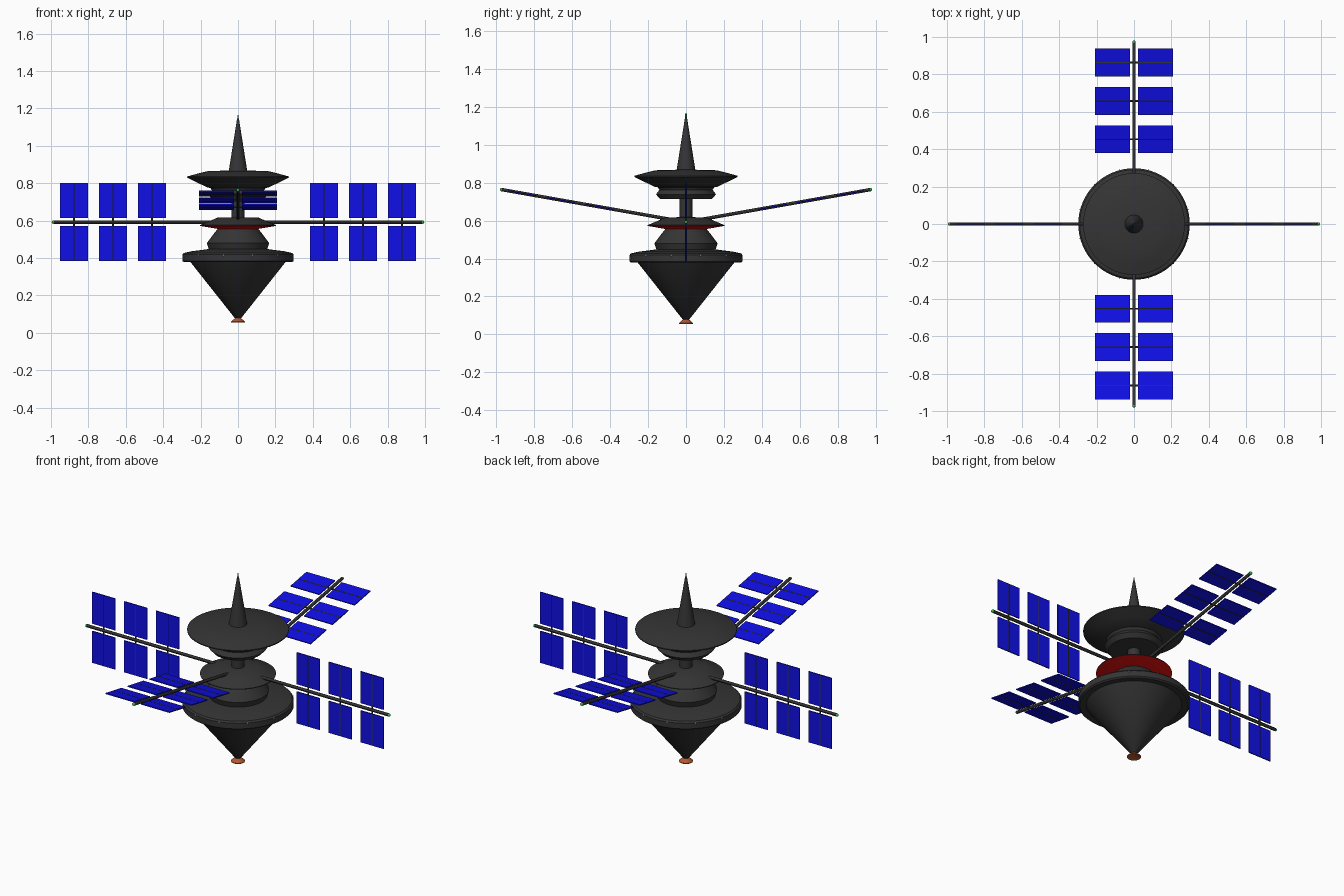
import bpy, bmesh, math
from mathutils import Matrix, Vector

if "Cube" in bpy.data.objects:
    bpy.data.objects.remove(bpy.data.objects["Cube"])


def material(name, r, g, b):
    m = bpy.data.materials.new(name)
    m.diffuse_color = (r, g, b, 1)
    m.use_nodes = True
    m.node_tree.nodes["Principled BSDF"].inputs["Base Color"].default_value = m.diffuse_color
    return m


HULL = material("dark_hull", 0.035, 0.035, 0.035)
BLUE = material("panel_blue", 0.005, 0.005, 0.8)
RED = material("red_underside", 0.85, 0.005, 0.005)
COPPER = material("copper", 0.45, 0.1, 0.03)
GREEN = material("green_light", 0.02, 0.5, 0.05)
SILVER = material("stud_grey", 0.35, 0.35, 0.35)


def finish(name, bm, mat, smooth=True):
    bmesh.ops.recalc_face_normals(bm, faces=bm.faces)
    me = bpy.data.meshes.new(name)
    bm.to_mesh(me)
    bm.free()
    me.materials.append(mat)
    ob = bpy.data.objects.new(name, me)
    bpy.context.collection.objects.link(ob)
    if smooth:
        bpy.ops.object.select_all(action='DESELECT')
        ob.select_set(True)
        bpy.context.view_layer.objects.active = ob
        bpy.ops.object.shade_smooth_by_angle(angle=math.radians(30))
    return ob


def lathe(name, profile, mat, steps=64):
    """Revolve (radius, height) points around the z axis."""
    bm = bmesh.new()
    verts = [bm.verts.new((r, 0, z)) for r, z in profile]
    edges = [bm.edges.new(p) for p in zip(verts, verts[1:])]
    bmesh.ops.spin(bm, geom=verts + edges, axis=(0, 0, 1), cent=(0, 0, 0),
                   angle=math.tau, steps=steps)
    bmesh.ops.remove_doubles(bm, verts=bm.verts, dist=1e-5)
    return finish(name, bm, mat)


def rod(bm, a, b, radius):
    a, b = Vector(a), Vector(b)
    rot = (b - a).to_track_quat('Z', 'Y').to_matrix().to_4x4()
    bmesh.ops.create_cone(bm, cap_ends=True, segments=12, radius1=radius, radius2=radius,
                          depth=(b - a).length, matrix=Matrix.Translation((a + b) / 2) @ rot)


def ball(bm, centre, radius):
    bmesh.ops.create_uvsphere(bm, u_segments=12, v_segments=8, radius=radius,
                              matrix=Matrix.Translation(centre))


# Central stack, bottom to top
lathe("thruster_nozzle", [(0, 0.066), (0.037, 0.056), (0.037, 0.06), (0.012, 0.082), (0, 0.082)], COPPER)
lathe("lower_cone", [(0, 0.066), (0.01, 0.07), (0.257, 0.382), (0.257, 0.4), (0, 0.4)], HULL)
lathe("cone_rim", [(0.25, 0.38), (0.29, 0.378), (0.298, 0.385), (0.298, 0.418), (0.29, 0.427),
                   (0.25, 0.436), (0.165, 0.447), (0, 0.447)], HULL)
lathe("lower_hull", [(0, 0.44), (0.155, 0.445), (0.167, 0.48), (0.14, 0.516), (0.107, 0.558), (0, 0.558)], HULL)
lathe("middle_disc_underside", [(0, 0.556), (0.11, 0.556), (0.203, 0.572)], RED)
lathe("middle_disc", [(0.203, 0.572), (0.203, 0.576), (0.15, 0.598), (0.11, 0.616), (0.035, 0.618), (0, 0.618)], HULL)
lathe("neck", [(0, 0.6), (0.034, 0.6), (0.034, 0.73), (0, 0.73)], HULL)
lathe("upper_hull", [(0, 0.712), (0.137, 0.714), (0.158, 0.738), (0.14, 0.762), (0.15, 0.778), (0, 0.778)], HULL)
lathe("upper_dish", [(0, 0.77), (0.16, 0.776), (0.215, 0.802), (0.272, 0.83), (0.272, 0.836), (0.21, 0.853),
                     (0.16, 0.865), (0.05, 0.868), (0, 0.868)], HULL)
lathe("antenna_spike", [(0, 0.86), (0.05, 0.862), (0.005, 1.145), (0, 1.145)], HULL, 32)
lathe("antenna_tip", [(0, 1.14), (0.004, 1.14), (0.004, 1.163), (0, 1.166)], GREEN, 12)

# Studs around the cone rim
bm = bmesh.new()
for i in range(12):
    a = math.radians(15 + 30 * i)
    ball(bm, (0.296 * math.cos(a), 0.296 * math.sin(a), 0.415), 0.005)
finish("rim_studs", bm, SILVER)


# One solar arm is built along +x with panels in the xy plane, then placed
def solar_arm(side, matrix):
    boom, cells, light = bmesh.new(), bmesh.new(), bmesh.new()
    rod(boom, (0.02, 0, 0), (0.985, 0, 0), 0.009)
    ball(light, (0.987, 0, 0), 0.009)
    for x in (0.46, 0.668, 0.877):
        rod(boom, (x, -0.207, 0), (x, 0.207, 0), 0.0045)
        for s in (-1, 1):
            bmesh.ops.create_cube(cells, size=1, matrix=Matrix.Translation((x, s * 0.1155, 0))
                                  @ Matrix.Diagonal((0.15, 0.187, 0.006, 1)))
    for part, b, mat in (("boom", boom, HULL), ("solar_panels", cells, BLUE), ("tip_light", light, GREEN)):
        b.transform(matrix)
        finish(f"{side}_{part}", b, mat, part != "solar_panels")


lift = Matrix.Translation((0, 0, 0.592))
for side, turn in (("right", 0), ("left", 180)):
    # Level arms with upright panels
    solar_arm(side, lift @ Matrix.Rotation(math.radians(turn), 4, 'Z')
              @ Matrix.Rotation(math.radians(90), 4, 'X'))
for side, turn in (("back", 90), ("front", -90)):
    # Arms raised by ten degrees with flat panels
    solar_arm(side, lift @ Matrix.Rotation(math.radians(turn), 4, 'Z')
              @ Matrix.Rotation(math.radians(-10), 4, 'Y'))
